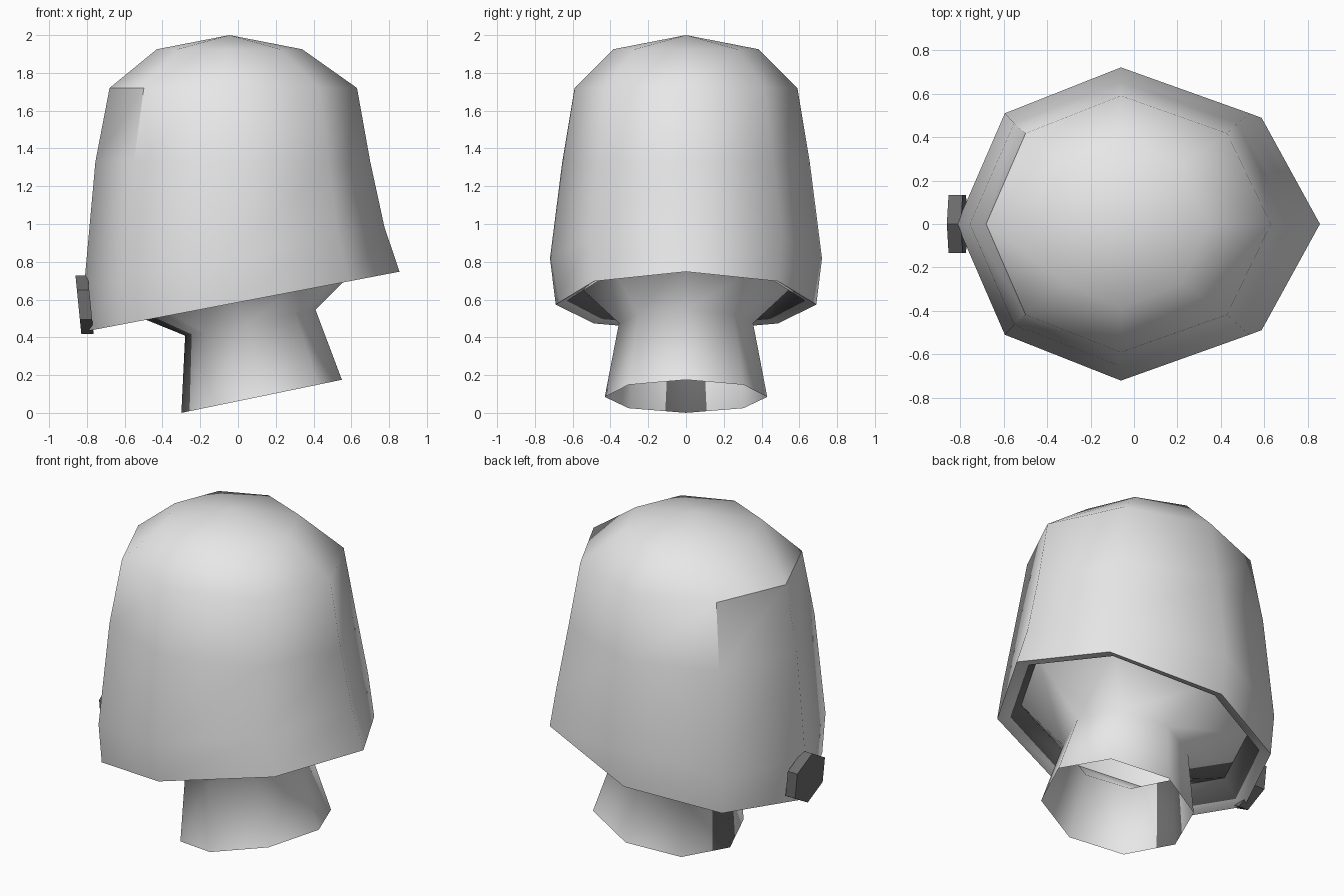
import bpy, bmesh, math

if "Cube" in bpy.data.objects:
    bpy.data.objects.remove(bpy.data.objects["Cube"])

SLOPE = 0.2      # tilt of the hood rim and the neck
CX = -0.06       # x of the widest line of the hood


def material(name, v):
    m = bpy.data.materials.new(name)
    m.diffuse_color = (v, v, v, 1)
    m.use_nodes = True
    m.node_tree.nodes["Principled BSDF"].inputs["Base Color"].default_value = m.diffuse_color
    return m


pale = material("pale grey", 0.8)
dark = material("dark grey", 0.15)


def ring(x0, x1, ry, z, slope=0.0, cx=CX, strip=False):
    """Eight sided ring made of two half ellipses; strip adds two cuts beside the -x corner."""
    pts = []
    for i in range(8):
        a = i * math.pi / 4
        c = math.cos(a)
        x = cx + c * ((x1 - cx) if c > 0 else (cx - x0))
        pts.append((x, ry * math.sin(a)))
    if strip:
        mix = lambda p, q, t: tuple(u + (v - u) * t for u, v in zip(p, q))
        pts = pts[:4] + [mix(pts[4], pts[3], 0.36), pts[4], mix(pts[4], pts[5], 0.36)] + pts[5:]
    return [(x, y, z + slope * x) for x, y in pts]


def loft(name, rings, apex=None, is_dark=lambda row, col: False, angle=60):
    """Skin consecutive rings, optionally closing the last one to an apex."""
    bm = bmesh.new()
    rows = [[bm.verts.new(p) for p in r] for r in rings]
    n = len(rows[0])
    for r in range(len(rows) - 1):
        for c in range(n):
            d = (c + 1) % n
            f = bm.faces.new((rows[r][c], rows[r][d], rows[r + 1][d], rows[r + 1][c]))
            f.material_index = int(is_dark(r, c))
    if apex:
        tip = bm.verts.new(apex)
        for c in range(n):
            bm.faces.new((rows[-1][c], rows[-1][(c + 1) % n], tip))
    return finish(name, bm, angle)


def finish(name, bm, angle):
    for f in bm.faces:
        f.smooth = True
    me = bpy.data.meshes.new(name)
    bm.to_mesh(me)
    bm.free()
    me.materials.append(pale)
    me.materials.append(dark)
    me.set_sharp_from_angle(angle=math.radians(angle))
    ob = bpy.data.objects.new(name, me)
    bpy.context.collection.objects.link(ob)
    return ob


# Hood: inner dark wall, lip, slanted rim, then the dome
hood = loft("hood", [
    ring(-0.66, 0.70, 0.58, 0.695, SLOPE),
    ring(-0.74, 0.77, 0.63, 0.605, SLOPE),
    ring(-0.805, 0.855, 0.69, 0.585, 0.19),
    ring(-0.815, 0.775, 0.72, 0.83, SLOPE),
    ring(-0.755, 0.70, 0.655, 1.33),
    ring(-0.68, 0.63, 0.59, 1.72),
    ring(-0.43, 0.34, 0.385, 1.925),
], apex=(-0.045, 0, 2.0), is_dark=lambda r, c: r == 0)

# Crisp border of the panel on the -x side of the dome
me = hood.data
for e in me.edges:
    a, b = (me.vertices[i].co for i in e.vertices)
    top = min(a.z, b.z) > 1.7 and max(a.z, b.z) < 1.74
    side = max(a.z, b.z) < 1.74 and min(a.z, b.z) > 1.3 and abs(a.y) > 0.3 and max(a.z, b.z) > 1.7
    if max(a.x, b.x) < -0.45 and (top or side):
        me.attributes["sharp_edge"].data[e.index].value = True

# Neck: open tube flaring into the underside of the hood, dark strip on -x
loft("neck", [
    ring(-0.30, 0.55, 0.43, 0.062, 0.206, 0.11, True),
    ring(-0.28, 0.41, 0.355, 0.465, SLOPE, 0.05, True),
    ring(-0.66, 0.70, 0.58, 0.695, SLOPE, CX, True),
], is_dark=lambda r, c: c in (4, 5), angle=70)

# Hexagonal badge block on the -x side of the rim
bm = bmesh.new()
sides = []
for x in (-0.845, -0.78):
    sides.append([bm.verts.new((x - 0.1 * 0.155 * math.cos(a), 0.155 * math.sin(a),
                                0.573 + 0.155 * math.cos(a)))
                  for a in (i * math.pi / 3 for i in range(6))])
for i in range(6):
    j = (i + 1) % 6
    bm.faces.new((sides[0][i], sides[0][j], sides[1][j], sides[1][i]))
bm.faces.new(sides[0])
bm.faces.new(sides[1])
bmesh.ops.recalc_face_normals(bm, faces=bm.faces)
for f in bm.faces:
    f.material_index = 1
finish("side_block", bm, 30)
